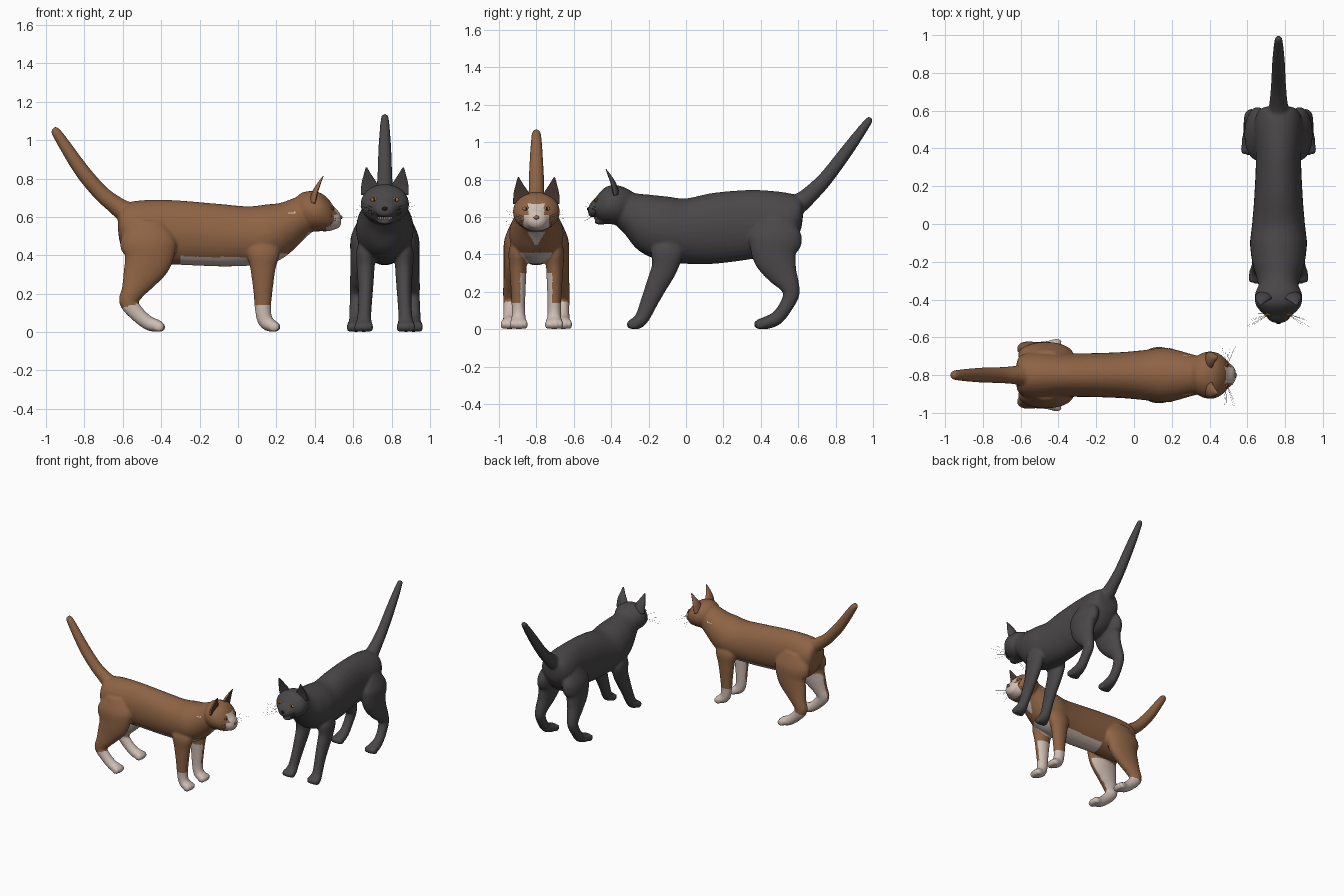
import bpy, bmesh, math, random
from mathutils import Vector, Matrix
from mathutils.bvhtree import BVHTree

random.seed(4)


def material(name, rgb):
    m = bpy.data.materials.new(name)
    m.diffuse_color = (*rgb, 1)
    return m


BROWN = material("brown fur", (0.27, 0.125, 0.058))
WHITE = material("white fur", (0.62, 0.51, 0.45))
BLACK = material("charcoal fur", (0.068, 0.063, 0.066))
AMBER = material("amber eye", (0.42, 0.17, 0.04))
PUPIL = material("pupil black", (0.012, 0.01, 0.01))
NOSE = material("nose brown", (0.3, 0.13, 0.09))
INNER = material("inner ear", (0.08, 0.045, 0.035))


def spline(rows, steps=5):
    """Smooth curve through rows of (x, y, z, radius, half width)."""
    p = [Vector(r) for r in rows]
    p = [p[0]] + p + [p[-1]]
    out = []
    for a, b, c, d in zip(p, p[1:], p[2:], p[3:]):
        for k in range(steps):
            s = k / steps
            out.append((b * 2 + (c - a) * s + (a * 2 - b * 5 + c * 4 - d) * s * s
                        + (b * 3 - a - c * 3 + d) * s ** 3) * 0.5)
    return out + [p[-1]]


def loft(bm, rows, upright=False, side=1, n=24, cup=1.0):
    """Closed tube of elliptical rings, bending in the xz plane."""
    pts, rings = spline(rows), []
    for i, p in enumerate(pts):
        t = pts[min(i + 1, len(pts) - 1)] - pts[max(i - 1, 0)]
        nrm = Vector((0, 0, 1)) if upright else Vector((-t[2], 0, t[0])).normalized()
        r, w, ring = max(p[3], 0.002), max(p[4], 0.002), []
        for k in range(n):
            a = math.tau * k / n
            sn = math.sin(a)
            co = Vector((p[0], p[1], p[2])) + nrm * (sn * r * (cup if sn < 0 else 1))
            co.y = (co.y + math.cos(a) * w) * side
            ring.append(bm.verts.new(co))
        rings.append(ring)
    for a, b in zip(rings, rings[1:]):
        for k in range(n):
            bm.faces.new((a[k], a[(k + 1) % n], b[(k + 1) % n], b[k]))
    bm.faces.new(rings[0])
    bm.faces.new(rings[-1])


def ball(bm, center, size):
    bmesh.ops.create_uvsphere(bm, u_segments=16, v_segments=10, radius=1,
                              matrix=Matrix.Translation(center) @ Matrix.Diagonal((*size, 1)))


def make(name, bm, mats, place):
    bmesh.ops.recalc_face_normals(bm, faces=bm.faces)
    me = bpy.data.meshes.new(name)
    bm.to_mesh(me)
    bm.free()
    for m in mats:
        me.materials.append(m)
    me.shade_smooth()
    ob = bpy.data.objects.new(name, me)
    ob.matrix_world = place
    bpy.context.collection.objects.link(ob)
    return ob


def white_patch(c, n):
    """White markings: face, bib, belly, socks and inner legs."""
    y = abs(c.y)
    inner = n.y * (1 if c.y > 0 else -1) < -0.35
    if c.x > 0.3 and c.z > 0.52:
        blaze = c.x > 0.468 and y < 0.042 + 0.1 * max(0, c.z - 0.63) and c.z < 0.672
        muzzle = c.x > 0.462 and y < 0.068 and c.z < 0.612
        return blaze or muzzle
    if c.x > 0.22 and c.z > 0.45:
        return y < 0.035 * (c.z - 0.44) / 0.06 and n.x > 0
    if c.z < 0.14 + (0.25 * (c.x + 0.55) if c.x < -0.3 else 0):
        return True
    if c.x < -0.3:
        return inner and c.z < 0.36
    if 0.03 < c.x < 0.25 and inner and c.z < 0.3:
        return True
    return n.z < -0.6 and 0.3 < c.z < 0.41 and y < 0.09


def cat(label, place, fur, torso, head, hind, fore, tail, ear_shift, jaw, marked):
    # body: torso, head, tail, legs and toes fused into one smooth skin
    bm = bmesh.new()
    for rows in (torso, head) + ((jaw,) if jaw else ()):
        loft(bm, [(x, 0, z, h, w) for x, z, h, w in rows], upright=True, n=32)
    loft(bm, [(x, 0, z, r, r) for x, z, r in tail])
    for side in (1, -1):
        for leg in (hind, fore):
            loft(bm, leg, side=side)
            x, y = leg[-1][:2]
            for k in range(4):
                o = k - 1.5
                ball(bm, (x - 0.003 - 0.006 * abs(o), side * y + o * 0.023, 0.026),
                     (0.03, 0.0145, 0.026))
    ob = make(label + "_body", bm, [fur, WHITE] if marked else [fur], place)
    rem = ob.modifiers.new("skin", 'REMESH')
    rem.mode, rem.voxel_size = 'VOXEL', 0.008
    smo = ob.modifiers.new("soften", 'SMOOTH')
    smo.factor, smo.iterations = 0.5, 5
    me = bpy.data.meshes.new_from_object(ob.evaluated_get(bpy.context.evaluated_depsgraph_get()))
    ob.modifiers.clear()
    ob.data = me
    me.shade_smooth()
    if marked:
        for f in me.polygons:
            f.material_index = int(white_patch(f.center, f.normal))
    skin = BVHTree.FromPolygons([v.co for v in me.vertices], [f.vertices for f in me.polygons])

    def face_point(y, z):
        return skin.ray_cast(Vector((1, y, z)), Vector((-1, 0, 0)))[0] or Vector((0.45, y, z))

    # ears, cupped towards the front
    bm = bmesh.new()
    dx, dz = ear_shift
    ear = [(0.40, 0.072, 0.67, 0.03, 0.052), (0.412, 0.08, 0.725, 0.026, 0.042),
           (0.43, 0.09, 0.775, 0.014, 0.02), (0.445, 0.096, 0.812, 0.003, 0.004)]
    for side in (1, -1):
        loft(bm, [(x + dx, y, z + dz, r, w) for x, y, z, r, w in ear], side=side, cup=0.15)
    ears = make(label + "_ears", bm, [fur, INNER if marked else fur], place)
    for f in ears.data.polygons:
        f.material_index = int(f.normal.x > 0.8)

    # eyes with slit pupils
    eye_z = 0.645 + dz
    for part, size, mat, off in (("eyes", (0.007, 0.019, 0.012), AMBER, 0),
                                 ("pupils", (0.003, 0.004, 0.010), PUPIL, 0.006)):
        bm = bmesh.new()
        for side in (1, -1):
            ball(bm, face_point(side * 0.055, eye_z) + Vector((off, 0, 0)), size)
        make(f"{label}_{part}", bm, [mat], place)

    # nose
    bm = bmesh.new()
    ball(bm, face_point(0, 0.598 + dz), (0.007, 0.015, 0.010))
    make(label + "_nose", bm, [NOSE if marked else PUPIL], place)

    # teeth in the open mouth
    if jaw:
        bm = bmesh.new()
        for k in range(-3, 4):
            ball(bm, (0.489 - 0.003 * abs(k), k * 0.011, 0.594),
                 (0.004, 0.005, 0.012 if abs(k) == 2 else 0.006))
        make(label + "_teeth", bm, [WHITE], place)

    # whiskers
    bm = bmesh.new()
    for side in (1, -1):
        for k in range(6):
            z = 0.575 + dz + 0.004 * k
            tip = Vector((0.5 + random.uniform(-0.04, 0.05), side * random.uniform(0.13, 0.17),
                          z + (k - 2.5) * 0.016))
            root = Vector((0.49 + dx, side * 0.045, z))
            d = tip - root
            bmesh.ops.create_cone(bm, segments=4, radius1=0.0008, radius2=0.0003, depth=d.length,
                                  matrix=Matrix.Translation((root + tip) / 2)
                                  @ d.to_track_quat('Z', 'Y').to_matrix().to_4x4())
    make(label + "_whiskers", bm, [WHITE if marked else fur], place)


# brown and white cat, facing +x
cat("brown_cat", Matrix.Translation((0, -0.8, 0)), BROWN,
    torso=[(-0.625, 0.57, 0.04, 0.04), (-0.605, 0.55, 0.11, 0.10), (-0.52, 0.52, 0.165, 0.125),
           (-0.35, 0.52, 0.168, 0.115), (-0.1, 0.505, 0.163, 0.12), (0.05, 0.50, 0.155, 0.132),
           (0.15, 0.508, 0.157, 0.145), (0.22, 0.525, 0.148, 0.135), (0.28, 0.557, 0.137, 0.118),
           (0.35, 0.605, 0.115, 0.10), (0.41, 0.63, 0.09, 0.09)],
    head=[(0.30, 0.635, 0.06, 0.06), (0.33, 0.635, 0.09, 0.10), (0.38, 0.63, 0.105, 0.123),
          (0.43, 0.625, 0.10, 0.122), (0.47, 0.61, 0.085, 0.10), (0.50, 0.593, 0.06, 0.068),
          (0.525, 0.585, 0.042, 0.048), (0.538, 0.583, 0.018, 0.024)],
    hind=[(-0.47, 0.09, 0.58, 0.08, 0.04), (-0.468, 0.105, 0.48, 0.145, 0.066),
          (-0.47, 0.115, 0.38, 0.128, 0.06), (-0.515, 0.125, 0.28, 0.09, 0.05),
          (-0.55, 0.135, 0.21, 0.06, 0.043), (-0.57, 0.14, 0.155, 0.048, 0.037),
          (-0.52, 0.14, 0.09, 0.04, 0.036), (-0.465, 0.14, 0.046, 0.037, 0.04),
          (-0.425, 0.143, 0.034, 0.033, 0.046), (-0.40, 0.143, 0.028, 0.025, 0.04)],
    fore=[(0.13, 0.09, 0.50, 0.05, 0.03), (0.132, 0.098, 0.42, 0.085, 0.05),
          (0.13, 0.098, 0.33, 0.066, 0.046), (0.13, 0.097, 0.22, 0.051, 0.04),
          (0.13, 0.096, 0.12, 0.042, 0.036), (0.142, 0.095, 0.06, 0.04, 0.038),
          (0.17, 0.095, 0.036, 0.035, 0.046), (0.20, 0.095, 0.028, 0.026, 0.04)],
    tail=[(-0.54, 0.60, 0.06), (-0.60, 0.635, 0.054), (-0.645, 0.667, 0.047), (-0.72, 0.73, 0.042),
          (-0.82, 0.85, 0.039), (-0.94, 1.03, 0.027), (-0.965, 1.06, 0.014)],
    ear_shift=(0, 0), jaw=None, marked=True)

# charcoal cat, facing -y, stepping with an open mouth
cat("black_cat", Matrix.Translation((0.765, 0, 0)) @ Matrix.Rotation(-math.pi / 2, 4, 'Z'), BLACK,
    torso=[(-0.625, 0.64, 0.04, 0.04), (-0.605, 0.61, 0.10, 0.10), (-0.52, 0.57, 0.163, 0.13),
           (-0.35, 0.56, 0.185, 0.12), (-0.15, 0.54, 0.19, 0.128), (0.0, 0.525, 0.175, 0.14),
           (0.1, 0.535, 0.175, 0.15), (0.2, 0.555, 0.165, 0.14), (0.27, 0.582, 0.146, 0.12),
           (0.33, 0.63, 0.118, 0.105), (0.39, 0.66, 0.09, 0.09)],
    head=[(0.28, 0.67, 0.06, 0.06), (0.32, 0.665, 0.09, 0.10), (0.37, 0.665, 0.105, 0.124),
          (0.42, 0.665, 0.10, 0.123), (0.455, 0.657, 0.082, 0.102), (0.485, 0.65, 0.052, 0.07),
          (0.51, 0.638, 0.038, 0.048), (0.523, 0.632, 0.016, 0.024)],
    hind=[(-0.48, 0.09, 0.60, 0.08, 0.04), (-0.48, 0.11, 0.50, 0.14, 0.066),
          (-0.475, 0.12, 0.40, 0.122, 0.06), (-0.51, 0.13, 0.31, 0.087, 0.05),
          (-0.55, 0.14, 0.24, 0.056, 0.043), (-0.562, 0.145, 0.185, 0.044, 0.037),
          (-0.53, 0.15, 0.115, 0.037, 0.035), (-0.485, 0.15, 0.06, 0.037, 0.037),
          (-0.43, 0.15, 0.035, 0.034, 0.046), (-0.385, 0.15, 0.028, 0.026, 0.04)],
    fore=[(0.10, 0.09, 0.5, 0.05, 0.03), (0.1, 0.1, 0.42, 0.085, 0.05),
          (0.115, 0.1, 0.33, 0.07, 0.046), (0.155, 0.1, 0.24, 0.058, 0.04),
          (0.195, 0.103, 0.15, 0.047, 0.036), (0.23, 0.108, 0.07, 0.039, 0.037),
          (0.26, 0.11, 0.036, 0.035, 0.046), (0.295, 0.11, 0.028, 0.026, 0.04)],
    tail=[(-0.54, 0.64, 0.065), (-0.60, 0.67, 0.055), (-0.66, 0.718, 0.046), (-0.75, 0.81, 0.039),
          (-0.87, 0.968, 0.033), (-0.97, 1.105, 0.022), (-0.99, 1.13, 0.012)],
    ear_shift=(-0.015, 0.045),
    jaw=[(0.37, 0.61, 0.04, 0.06), (0.43, 0.59, 0.028, 0.052), (0.465, 0.576, 0.016, 0.038),
         (0.488, 0.574, 0.009, 0.02)], marked=False)
